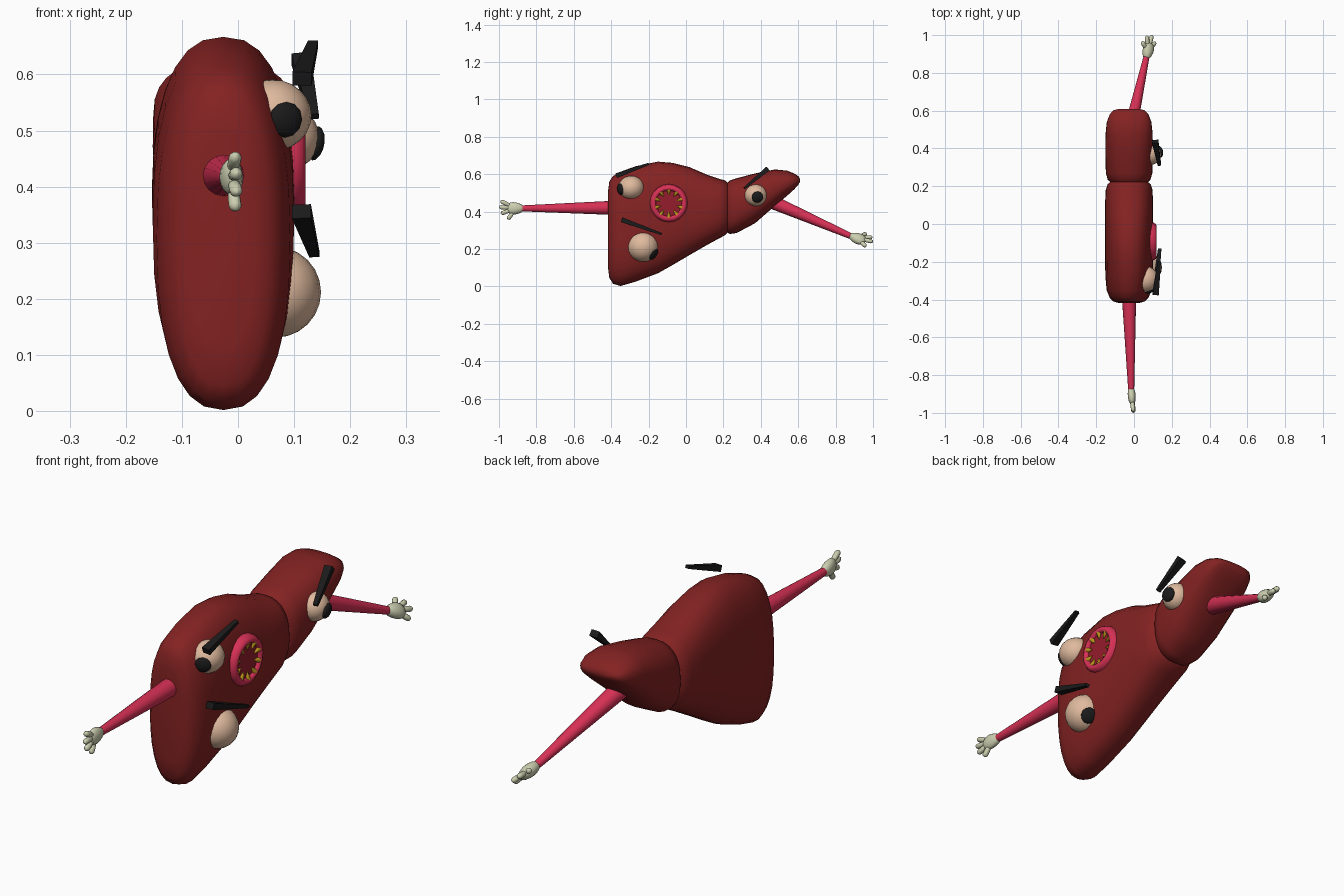
import bpy, bmesh, math
from mathutils import Vector

old = bpy.data.objects.get("Cube")
if old:
    bpy.data.objects.remove(old, do_unlink=True)


def material(name, rgb):
    m = bpy.data.materials.new(name)
    m.use_nodes = True
    m.diffuse_color = (*rgb, 1)
    m.node_tree.nodes["Principled BSDF"].inputs["Base Color"].default_value = (*rgb, 1)
    return m


RED = material("liver_red", (0.23, 0.016, 0.016))
PINK = material("pink", (0.68, 0.03, 0.09))
PALE = material("pale_glove", (0.6, 0.62, 0.43))
EYE = material("eye_peach", (0.74, 0.49, 0.34))
BLACK = material("black", (0.011, 0.011, 0.011))
GOLD = material("tooth_gold", (0.5, 0.29, 0.012))
THROAT = material("throat_red", (0.3, 0.012, 0.025))


def finish(name, bm, mat, smooth=True):
    bmesh.ops.recalc_face_normals(bm, faces=bm.faces)
    mesh = bpy.data.meshes.new(name)
    bm.to_mesh(mesh)
    bm.free()
    mesh.materials.append(mat)
    ob = bpy.data.objects.new(name, mesh)
    bpy.context.collection.objects.link(ob)
    if smooth:
        bpy.ops.object.select_all(action="DESELECT")
        ob.select_set(True)
        bpy.context.view_layer.objects.active = ob
        bpy.ops.object.shade_smooth_by_angle(angle=math.radians(50))
    return ob


def loft(bm, rings):
    """Skin a list of point rings and cap both ends."""
    loops = [[bm.verts.new(p) for p in ring] for ring in rings]
    n = len(loops[0])
    for a, b in zip(loops, loops[1:]):
        for i in range(n):
            j = (i + 1) % n
            bm.faces.new((a[i], a[j], b[j], b[i]))
    bm.faces.new(loops[0])
    bm.faces.new(loops[-1])


def lathe(name, a, b, profile, mat, sides=16):
    """Round shape along a-b; profile holds (fraction along axis, radius)."""
    a, b = Vector(a), Vector(b)
    q = (b - a).to_track_quat("Z", "Y")
    angles = [2 * math.pi * i / sides for i in range(sides)]
    bm = bmesh.new()
    loft(bm, [[a.lerp(b, t) + q @ Vector((r * math.cos(w), r * math.sin(w), 0))
               for w in angles] for t, r in profile])
    return finish(name, bm, mat)


def ellipsoid(name, center, radii, mat, facing=(0, 0, 1), seg=20):
    bm = bmesh.new()
    bmesh.ops.create_uvsphere(bm, u_segments=seg, v_segments=seg // 2 + 2, radius=1)
    q = Vector(facing).to_track_quat("Z", "Y")
    for v in bm.verts:
        v.co = Vector(center) + q @ (v.co * Vector(radii))
    return finish(name, bm, mat)


# Liver body: rounded sections (y, bottom, top, half width), with a crease between lobes
SECTIONS = [
    (-.418, .11, .50, .055), (-.41, .045, .56, .083), (-.39, .014, .59, .103),
    (-.35, .002, .613, .119), (-.27, .025, .642, .126), (-.15, .07, .667, .127),
    (-.07, .115, .66, .127), (.02, .168, .637, .127), (.11, .22, .598, .127),
    (.18, .258, .574, .124), (.21, .274, .566, .114), (.222, .288, .553, .1),
    (.234, .28, .566, .113), (.27, .285, .578, .123), (.37, .338, .604, .126),
    (.475, .43, .625, .125), (.54, .484, .619, .118), (.58, .52, .603, .103),
    (.602, .545, .588, .083), (.61, .56, .574, .05)]


def power(v):
    return math.copysign(abs(v) ** 0.82, v)


bm = bmesh.new()
loft(bm, [[(-.026 + w * power(math.cos(t)), y, (lo + hi) / 2 + (hi - lo) / 2 * power(math.sin(t)))
           for t in [2 * math.pi * i / 28 for i in range(28)]] for y, lo, hi, w in SECTIONS])
finish("liver_body", bm, RED)

# Eyes with pupils looking in different directions
EYES = [
    ("front_upper", (.061, -.293, .527), (.07, .07, .064), (.4, -.95, -.13), .032),
    ("front_lower", (.067, -.23, .212), (.081, .083, .081), (.33, .72, -.52), .034),
    ("rear", (.087, .373, .487), (.058, .06, .058), (.95, .17, -.18), .031)]
for name, center, radii, look, size in EYES:
    ellipsoid(name + "_eye", center, radii, EYE)
    look = Vector(look).normalized()
    spot = Vector(center) + look * (radii[1] * .88)
    ellipsoid(name + "_pupil", spot, (size, size, .015), BLACK, look, 12)

# Tapered eyebrows, thick end first
BROWS = [
    ("front_upper", (.114, -.372, .592), (.134, -.2, .655)),
    ("front_lower", (.113, -.343, .356), (.136, -.132, .28)),
    ("rear", (.112, .437, .629), (.135, .312, .525))]
for name, thick, thin in BROWS:
    thick, thin = Vector(thick), Vector(thin)
    along = (thin - thick).normalized()
    across = Vector((0, -along.z, along.y)).normalized()
    out = along.cross(across)
    bm = bmesh.new()
    bmesh.ops.create_cube(bm, size=2)
    for v in bm.verts:
        end, w, h = (thin, .009, .006) if v.co.y > 0 else (thick, .017, .013)
        v.co = end + out * (w * v.co.x) + across * (h * v.co.z)
    finish(name + "_eyebrow", bm, BLACK, False)

# Mouth: lip ring, throat and inward pointing teeth
MY, MZ = -.092, .444
lathe("mouth_lip", (0.05, MY, MZ), (.12, MY, MZ),
      [(.6, .07), (.8, .069), (.95, .074), (1, .082), (.93, .093), (.75, .1), (.4, .104), (0, .104)],
      PINK, 20)
lathe("throat", (.05, MY, MZ), (.106, MY, MZ), [(0, .076), (1, .076)], THROAT, 20)
TEETH = 10
for i in range(TEETH):
    t = 2 * math.pi * (i + .5) / TEETH
    d = Vector((0, math.cos(t), math.sin(t)))
    c = Vector((.108, MY, MZ))
    lathe(f"tooth_{i + 1}", c + d * .075, c + d * .044, [(0, .012), (.5, .007), (1, .001)], GOLD, 8)

# Arms and hands: wrist, palm and four sausage fingers
FINGER = [(0, .009), (.5, .0115), (.82, .0115), (.94, .008), (1, .002)]
ARMS = [
    ("front", (-.027, -.36, .42), (-.015, -.875, .417), (-.012, -.91, .417), (.021, .04, .05),
     [(-.004, -.992, .457), (-.002, -1, .424), (-.002, -.99, .389), (-.004, -.953, .358)]),
    ("rear", (-.035, .43, .465), (.065, .88, .269), (.074, .915, .257), (.026, .04, .05),
     [(.042, .965, .283), (.068, .997, .263), (.095, 1, .239), (.113, .962, .213)])]
for name, shoulder, wrist, palm, radii, tips in ARMS:
    lathe(name + "_arm", shoulder, wrist, [(0, .039), (1, .016)], PINK)
    forward = Vector(palm) - Vector(wrist)
    spread = (Vector(tips[0]) - Vector(tips[3])).normalized()
    spread = (spread - forward.normalized() * spread.dot(forward.normalized())).normalized()
    normal = forward.cross(spread).normalized()
    bm = bmesh.new()
    bmesh.ops.create_uvsphere(bm, u_segments=16, v_segments=10, radius=1)
    for v in bm.verts:
        x, y, z = v.co
        width = radii[1] * (.8 + .25 * z)
        v.co = (Vector(palm) + normal * (x * radii[0]) + spread * (y * width)
                + forward.normalized() * (z * radii[2]))
    finish(name + "_palm", bm, PALE)
    for i, tip in enumerate(tips):
        root = Vector(palm).lerp(Vector(tip), .3)
        lathe(f"{name}_finger_{i + 1}", root, tip, FINGER, PALE, 10)
